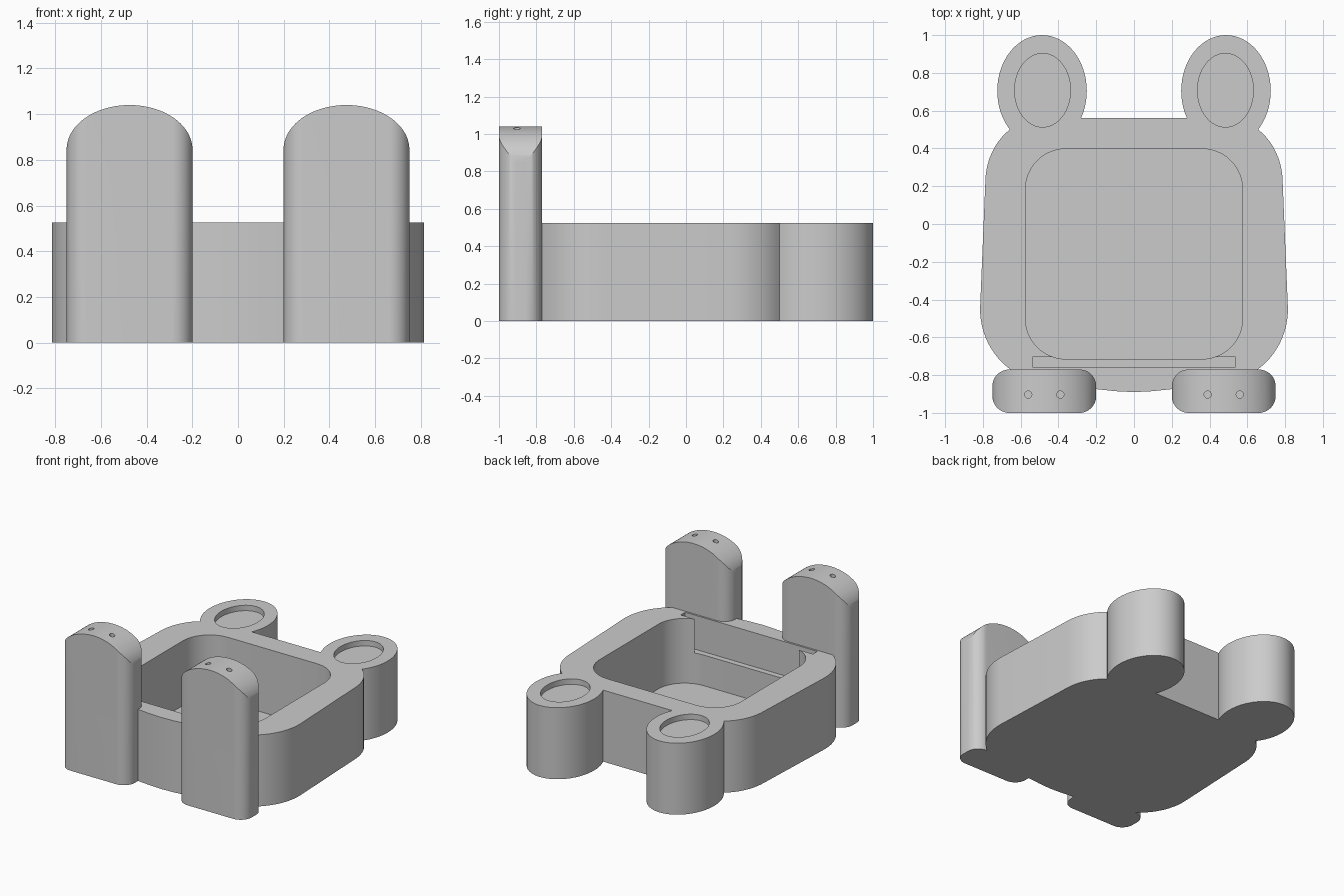
import bpy, bmesh, math
from mathutils import Matrix

if "Cube" in bpy.data.objects:
    bpy.data.objects.remove(bpy.data.objects["Cube"])

gray = bpy.data.materials.new("plain gray")
gray.diffuse_color = (0.6, 0.6, 0.6, 1)
gray.use_nodes = True
gray.node_tree.nodes["Principled BSDF"].inputs["Base Color"].default_value = gray.diffuse_color
TOP = 0.525


def arc(cx, cy, rx, ry, a0, a1, n):
    """Points on an elliptical arc, angles in degrees."""
    angles = [math.radians(a0 + (a1 - a0) * i / n) for i in range(n + 1)]
    return [(cx + rx * math.cos(a), cy + ry * math.sin(a)) for a in angles]


def ellipse(cx, cy, rx, ry, n=64):
    return arc(cx, cy, rx, ry, 0, 360, n)[:-1]


def rounded_rect(x0, x1, y0, y1, r, n=12):
    return (arc(x1 - r, y1 - r, r, r, 0, 90, n) + arc(x0 + r, y1 - r, r, r, 90, 180, n)
            + arc(x0 + r, y0 + r, r, r, 180, 270, n) + arc(x1 - r, y0 + r, r, r, 270, 360, n))


def prism(name, outline, lo, hi, along_y=False):
    """Extrude a closed outline from lo to hi, upward or along y."""
    bm = bmesh.new()
    face = bm.faces.new([bm.verts.new((u, v, lo)) for u, v in outline])
    new = bmesh.ops.extrude_face_region(bm, geom=[face])["geom"]
    verts = [g for g in new if isinstance(g, bmesh.types.BMVert)]
    bmesh.ops.translate(bm, verts=verts, vec=(0, 0, hi - lo))
    if along_y:  # (u, v, w) becomes (u, w, v)
        bm.transform(Matrix(((1, 0, 0, 0), (0, 0, 1, 0), (0, 1, 0, 0), (0, 0, 0, 1))))
    bmesh.ops.recalc_face_normals(bm, faces=bm.faces)
    mesh = bpy.data.meshes.new(name)
    bm.to_mesh(mesh)
    bm.free()
    mesh.materials.append(gray)
    ob = bpy.data.objects.new(name, mesh)
    bpy.context.collection.objects.link(ob)
    return ob


def combine(ob, other, operation):
    """Apply a boolean and discard the second object."""
    mod = ob.modifiers.new("boolean", "BOOLEAN")
    mod.solver = "EXACT"
    mod.operation = operation
    mod.object = other
    bpy.context.view_layer.objects.active = ob
    bpy.ops.object.modifier_apply(modifier=mod.name)
    bpy.data.objects.remove(other, do_unlink=True)


def smooth(ob):
    bpy.ops.object.select_all(action="DESELECT")
    ob.select_set(True)
    bpy.context.view_layer.objects.active = ob
    bpy.ops.object.shade_smooth_by_angle(angle=math.radians(30))


# Body: rounded back corners, tapered sides, bowed front
half = ([(0, 0.56)] + arc(0.487, 0.22, 0.30, 0.34, 90, 0, 16)
        + arc(0.44, -0.45, 0.375, 0.39, 0, -75, 16)
        + [(0.44, -0.845), (0.32, -0.861), (0.2, -0.874), (0.1, -0.885), (0, -0.89)])
outline = half + [(-x, y) for x, y in reversed(half[1:-1])]
body = prism("box_body", outline, 0, TOP)

# Oval ears joined to the back corners
for s in (-1, 1):
    combine(body, prism("ear", ellipse(s * 0.487, 0.705, 0.237, 0.295), 0, TOP), "UNION")

# Main cavity, panel slot and ear recesses
combine(body, prism("cavity", rounded_rect(-0.575, 0.575, -0.715, 0.398, 0.215), 0.05, 0.7), "DIFFERENCE")
slot = [(-0.537, -0.757), (0.537, -0.757), (0.537, -0.705), (-0.537, -0.705)]
combine(body, prism("slot", slot, 0.275, 0.7), "DIFFERENCE")
for s in (-1, 1):
    combine(body, prism("recess", ellipse(s * 0.484, 0.708, 0.148, 0.195), TOP - 0.04, 0.7), "DIFFERENCE")
smooth(body)

# Front posts with arched tops and two small holes each
for side, s in (("left", -1), ("right", 1)):
    cx = s * 0.475
    post = prism(side + "_post", rounded_rect(cx - 0.275, cx + 0.275, -1, -0.77, 0.09), 0, 1.2)
    arch = [(cx - 0.3, -0.1), (cx + 0.3, -0.1), (cx + 0.3, 0.845)]
    arch += arc(cx, 0.845, 0.2755, 0.195, 0, 180, 40) + [(cx - 0.3, 0.845)]
    combine(post, prism("arch", arch, -1.1, -0.7, along_y=True), "INTERSECT")
    for x in (0.39, 0.56):
        combine(post, prism("hole", ellipse(s * x, -0.903, 0.019, 0.019, 20), 0.97, 1.2), "DIFFERENCE")
    smooth(post)
